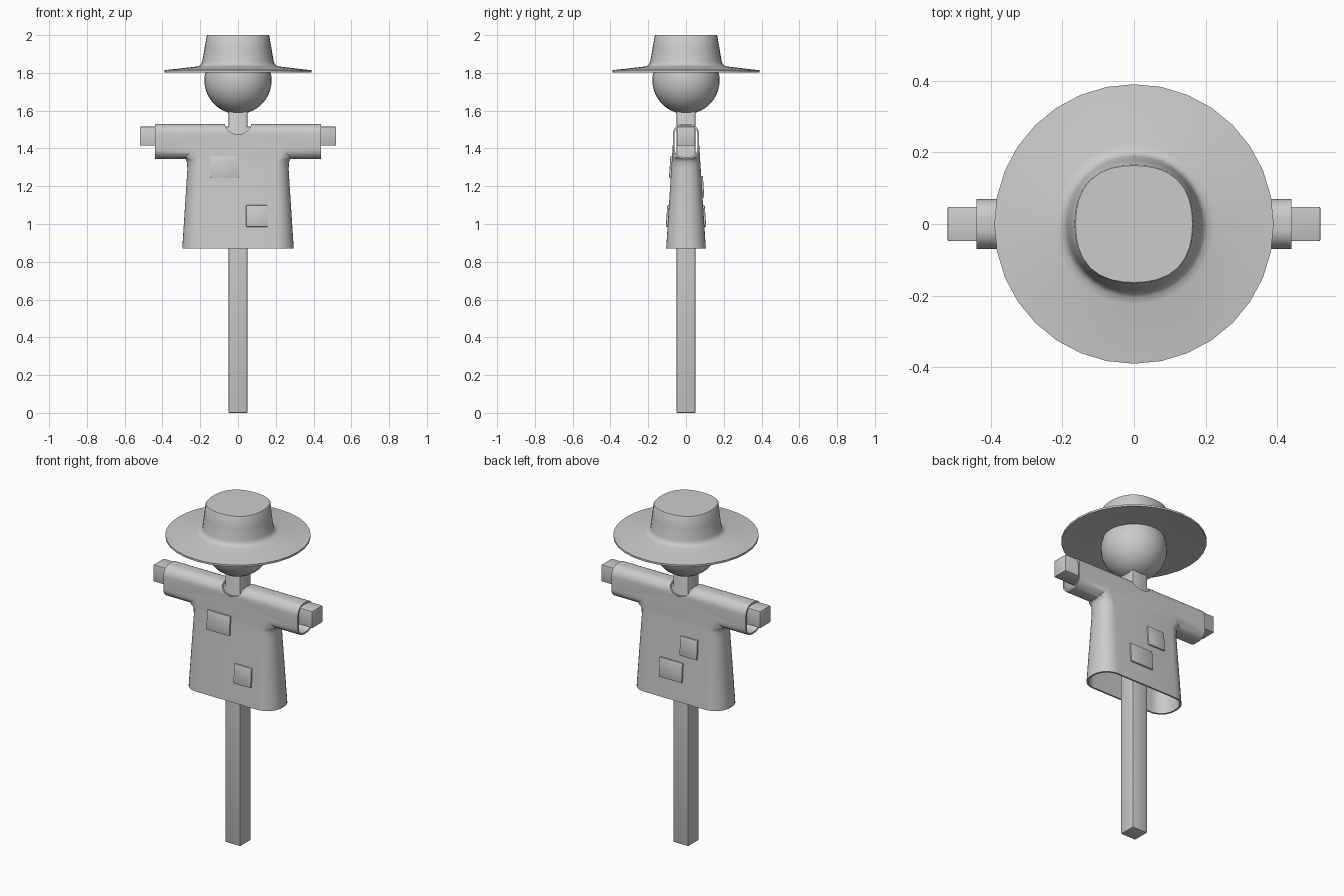
import bpy, bmesh, math
from mathutils import Vector

cube = bpy.data.objects.get("Cube")
if cube:
    bpy.data.objects.remove(cube, do_unlink=True)

GREY = (0.6, 0.6, 0.6, 1)
mat = bpy.data.materials.new("plain grey")
mat.use_nodes = True
mat.diffuse_color = GREY
mat.node_tree.nodes["Principled BSDF"].inputs["Base Color"].default_value = GREY


def add_object(name, bm):
    bmesh.ops.recalc_face_normals(bm, faces=bm.faces)
    me = bpy.data.meshes.new(name)
    bm.to_mesh(me)
    bm.free()
    me.materials.append(mat)
    ob = bpy.data.objects.new(name, me)
    bpy.context.collection.objects.link(ob)
    return ob


def select(ob):
    bpy.ops.object.select_all(action='DESELECT')
    ob.select_set(True)
    bpy.context.view_layer.objects.active = ob


def smooth(ob, degrees=35):
    select(ob)
    bpy.ops.object.shade_smooth_by_angle(angle=math.radians(degrees))


def loft(name, rings):
    """Skin a stack of closed rings and cap both ends."""
    bm = bmesh.new()
    loops = [[bm.verts.new(p) for p in ring] for ring in rings]
    n = len(loops[0])
    for a, b in zip(loops, loops[1:]):
        for i in range(n):
            j = (i + 1) % n
            bm.faces.new((a[i], a[j], b[j], b[i]))
    bm.faces.new(loops[0])
    bm.faces.new(loops[-1])
    return add_object(name, bm)


def rounded_rect(w, h, r, steps=8):
    pts = []
    for k, (sx, sy) in enumerate(((1, 1), (-1, 1), (-1, -1), (1, -1))):
        for i in range(steps + 1):
            a = math.pi / 2 * (k + i / steps)
            pts.append((sx * (w - r) + r * math.cos(a), sy * (h - r) + r * math.sin(a)))
    return pts


def box(name, size, loc, bevel, tilt=0):
    bm = bmesh.new()
    bmesh.ops.create_cube(bm, size=1)
    bmesh.ops.scale(bm, vec=size, verts=bm.verts)
    bmesh.ops.bevel(bm, geom=bm.edges[:], offset=bevel, segments=2, affect='EDGES', profile=0.5)
    ob = add_object(name, bm)
    ob.location = loc
    ob.rotation_euler.x = tilt
    smooth(ob)
    return ob


def apply_boolean(target, cutter, operation):
    mod = target.modifiers.new("join", 'BOOLEAN')
    mod.operation = operation
    mod.solver = 'EXACT'
    mod.object = cutter
    select(target)
    bpy.ops.object.modifier_apply(modifier=mod.name)
    bpy.data.objects.remove(cutter, do_unlink=True)


# Wooden frame
box("post", (0.1, 0.1, 1.66), (0, 0, 0.83), 0.005)
box("crossbar", (1.04, 0.096, 0.1), (0, 0, 1.465), 0.004)


# Shirt: body and sleeves joined, hollowed, and cut at the neck
def shirt_body(name, wall, hem):
    rings = []
    for z, w in ((hem, 0.295), (1.29, 0.268), (1.325, 0.27), (1.342, 0.276), (1.352, 0.29), (1.43, 0.29)):
        d = 0.105 - (z - 0.87) * 0.064
        rings.append([(x, y, z) for x, y in rounded_rect(w - wall, d - wall, d * 0.9 - wall)])
    return loft(name, rings)


def shirt_sleeves(name, wall, reach):
    section = rounded_rect(0.07 - wall, 0.0925 - wall, 0.055 - wall)
    return loft(name, [[(x, y, 1.4375 + z) for y, z in section] for x in (-reach, reach)])


shirt = shirt_body("shirt", 0, 0.87)
apply_boolean(shirt, shirt_sleeves("sleeves", 0, 0.44), 'UNION')
apply_boolean(shirt, shirt_body("body_hollow", 0.01, 0.85), 'DIFFERENCE')
apply_boolean(shirt, shirt_sleeves("sleeve_hollow", 0.01, 0.5), 'DIFFERENCE')
neck = [(0.07 * math.cos(i * math.pi / 16), 1.535 + 0.06 * math.sin(i * math.pi / 16)) for i in range(32)]
apply_boolean(shirt, loft("neck_hole", [[(x, y, z) for x, z in neck] for y in (-0.2, 0.2)]), 'DIFFERENCE')
smooth(shirt)

# Patches lying on the sloping cloth; the wide and square ones repeat on both sides
for name, x, z, width, side in (("front_wide_patch", -0.07, 1.303, 0.152, -1),
                                ("front_square_patch", 0.1, 1.042, 0.114, -1),
                                ("back_wide_patch", 0.03, 1.042, 0.152, 1),
                                ("back_square_patch", -0.08, 1.197, 0.114, 1)):
    depth = 0.105 - (z - 0.87) * 0.064
    box(name, (width, 0.018, 0.115), (x, side * depth, z), 0.004, side * 0.064)

# Head
bm = bmesh.new()
bmesh.ops.create_uvsphere(bm, u_segments=32, v_segments=20, radius=0.178)
head = add_object("head", bm)
head.location.z = 1.76
smooth(head, 60)

# Hat: wide brim and a tapering crown that grows slightly square at the top
profile = ((0.15, 1.822), (0.2, 1.82), (0.39, 1.803), (0.39, 1.814), (0.225, 1.833), (0.205, 1.838),
           (0.194, 1.848), (0.189, 1.862), (0.177, 1.93), (0.166, 1.995), (0.163, 2.0))
rings = []
for r, z in profile:
    square = 0.06 * max(0, (z - 1.84) / 0.16)
    ring = []
    for i in range(32):
        a = i * math.pi / 16
        rr = r * (1 + square * math.sin(2 * a) ** 2)
        ring.append(Vector((rr * math.cos(a), rr * math.sin(a), z)))
    rings.append(ring)
smooth(loft("hat", rings))
